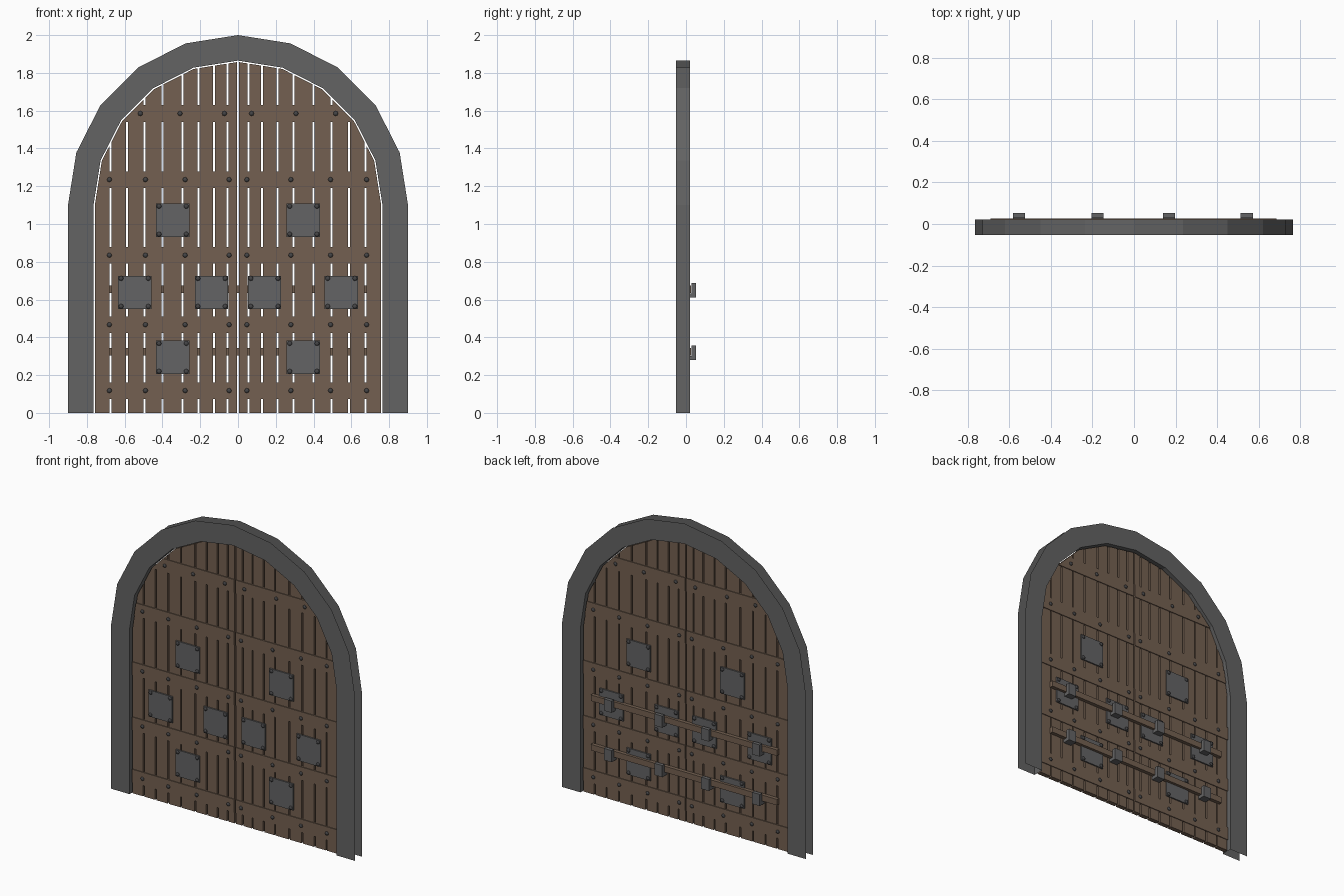
import bpy, bmesh, math
from mathutils import Matrix

cube = bpy.data.objects.get("Cube")
if cube:
    bpy.data.objects.remove(cube, do_unlink=True)


def material(name, rgb):
    m = bpy.data.materials.new(name)
    m.use_nodes = True
    m.diffuse_color = (*rgb, 1)
    m.node_tree.nodes["Principled BSDF"].inputs["Base Color"].default_value = (*rgb, 1)
    return m


stone = material("grey_stone", (0.125, 0.125, 0.125))
wood = material("brown_wood", (0.175, 0.118, 0.082))
iron = material("grey_iron", (0.127, 0.127, 0.13))
dark_iron = material("dark_iron", (0.06, 0.06, 0.063))

SPRING, OUTER, INNER, DOOR = 1.1, 0.9, 0.765, 0.758
FRONT, BACK = -0.052, 0.021
PLANK_Y = (-0.030, 0.000)
BAND_Y = (-0.035, 0.005)


def finish(name, bm, mat):
    mesh = bpy.data.meshes.new(name)
    bm.to_mesh(mesh)
    bm.free()
    mesh.materials.append(mat)
    obj = bpy.data.objects.new(name, mesh)
    bpy.context.collection.objects.link(obj)
    return obj


def arch(radius):
    """Ten-sided half circle, from the +x side over to the -x side."""
    return [(radius * math.cos(math.pi * i / 10), SPRING + radius * math.sin(math.pi * i / 10))
            for i in range(11)]


def prism(bm, outline, y0, y1):
    """Extrude an x-z outline from y0 to y1."""
    face = bm.faces.new([bm.verts.new((x, y0, z)) for x, z in outline])
    ext = bmesh.ops.extrude_face_region(bm, geom=[face])["geom"]
    moved = [v for v in ext if isinstance(v, bmesh.types.BMVert)]
    bmesh.ops.translate(bm, verts=moved, vec=(0, y1 - y0, 0))
    bmesh.ops.recalc_face_normals(bm, faces=bm.faces[:])


def box(bm, x0, x1, y0, y1, z0, z1):
    prism(bm, [(x0, z0), (x1, z0), (x1, z1), (x0, z1)], y0, y1)


def lerp_at(points, t):
    """Value at t on a rising list of (t, value) points."""
    for (a, va), (b, vb) in zip(points, points[1:]):
        if t <= b:
            return va + (vb - va) * (t - a) / (b - a)
    return points[-1][1]


# Arched frame: front ring, inner wall and back ring, open on the outside
bm = bmesh.new()
outer = [(OUTER, 0)] + arch(OUTER) + [(-OUTER, 0)]
inner = [(INNER, 0)] + arch(INNER) + [(-INNER, 0)]
rows = [[bm.verts.new((p[0], y, p[1])) for p, y in
         ((o, FRONT), (i, FRONT), (i, BACK), (o, BACK))] for o, i in zip(outer, inner)]
for a, b in zip(rows, rows[1:]):
    for j in range(3):
        bm.faces.new((a[j], b[j], b[j + 1], a[j + 1]))
finish("arch_frame", bm, stone)

# Door planks and cross bands, cut to the arch
door_arch = arch(DOOR)
top_by_x = sorted(door_arch)
half_by_z = [(0, DOOR)] + [(z, x) for x, z in door_arch[:6]]
seams = [0, 0.055, 0.128, 0.21, 0.294, 0.40, 0.495, 0.587, 0.675, 0.762]
band_heights = [0.118, 0.467, 0.835, 1.235, 1.585]
for side, label in ((1, "left"), (-1, "right")):
    bm = bmesh.new()
    for a, b in zip(seams, seams[1:]):
        x0, x1 = sorted((side * (a + 0.005), side * (b - 0.005)))
        tops = [x0] + [x for x, z in top_by_x if x0 < x < x1] + [x1]
        prism(bm, [(x1, 0), (x0, 0)] + [(x, lerp_at(top_by_x, x)) for x in tops], *PLANK_Y)
    finish(label + "_door_planks", bm, wood)

    bm = bmesh.new()
    for z in band_heights:
        lo, hi = z - 0.044, z + 0.044
        prism(bm, [(side * 0.005, lo), (side * lerp_at(half_by_z, lo), lo),
                   (side * lerp_at(half_by_z, hi), hi), (side * 0.005, hi)], *BAND_Y)
    finish(label + "_door_bands", bm, wood)

# Square iron plates on both faces of the doors
plates = [(s * x, z) for s in (1, -1)
          for x, z in ((0.346, 1.02), (0.547, 0.638), (0.14, 0.638), (0.346, 0.294))]
bm = bmesh.new()
for x, z in plates:
    for y0, y1 in ((-0.039, -0.030), (0.000, 0.009)):
        box(bm, x - 0.088, x + 0.088, y0, y1, z - 0.088, z + 0.088)
finish("iron_plates", bm, iron)


# Rivets on bands and plate corners, front and back
def rivet(bm, x, y, z):
    place = Matrix.Translation((x, y, z)) @ Matrix.Rotation(math.pi / 2, 4, "X")
    bmesh.ops.create_uvsphere(bm, u_segments=8, v_segments=6, radius=0.013,
                              matrix=place @ Matrix.Diagonal((1, 1, 0.65, 1)))


bm = bmesh.new()
for z in band_heights:
    spots = (0.072, 0.307, 0.517) if z > 1.5 else (0.047, 0.28, 0.49, 0.681)
    for x in spots:
        for s in (1, -1):
            for y in BAND_Y:
                rivet(bm, s * x, y, z)
for x, z in plates:
    for dx in (-0.072, 0.072):
        for dz in (-0.074, 0.074):
            for y in (-0.039, 0.009):
                rivet(bm, x + dx, y, z + dz)
finish("rivets", bm, dark_iron)

# Two locking bars resting in L-shaped brackets on the back
for base, label in ((0.28, "lower"), (0.61, "upper")):
    bm = bmesh.new()
    box(bm, -0.69, 0.685, 0.002, 0.026, base + 0.024, base + 0.064)
    finish(label + "_locking_bar", bm, wood)
    bm = bmesh.new()
    for x in (-0.552, -0.176, 0.168, 0.542):
        hook = [(0.0, 0), (0.052, 0), (0.052, 0.078), (0.028, 0.078), (0.028, 0.022), (0.0, 0.022)]
        face = bm.faces.new([bm.verts.new((x - 0.029, y, base + z)) for y, z in hook])
        ext = bmesh.ops.extrude_face_region(bm, geom=[face])["geom"]
        bmesh.ops.translate(bm, vec=(0.058, 0, 0),
                            verts=[v for v in ext if isinstance(v, bmesh.types.BMVert)])
    bmesh.ops.recalc_face_normals(bm, faces=bm.faces[:])
    finish(label + "_bar_brackets", bm, iron)
